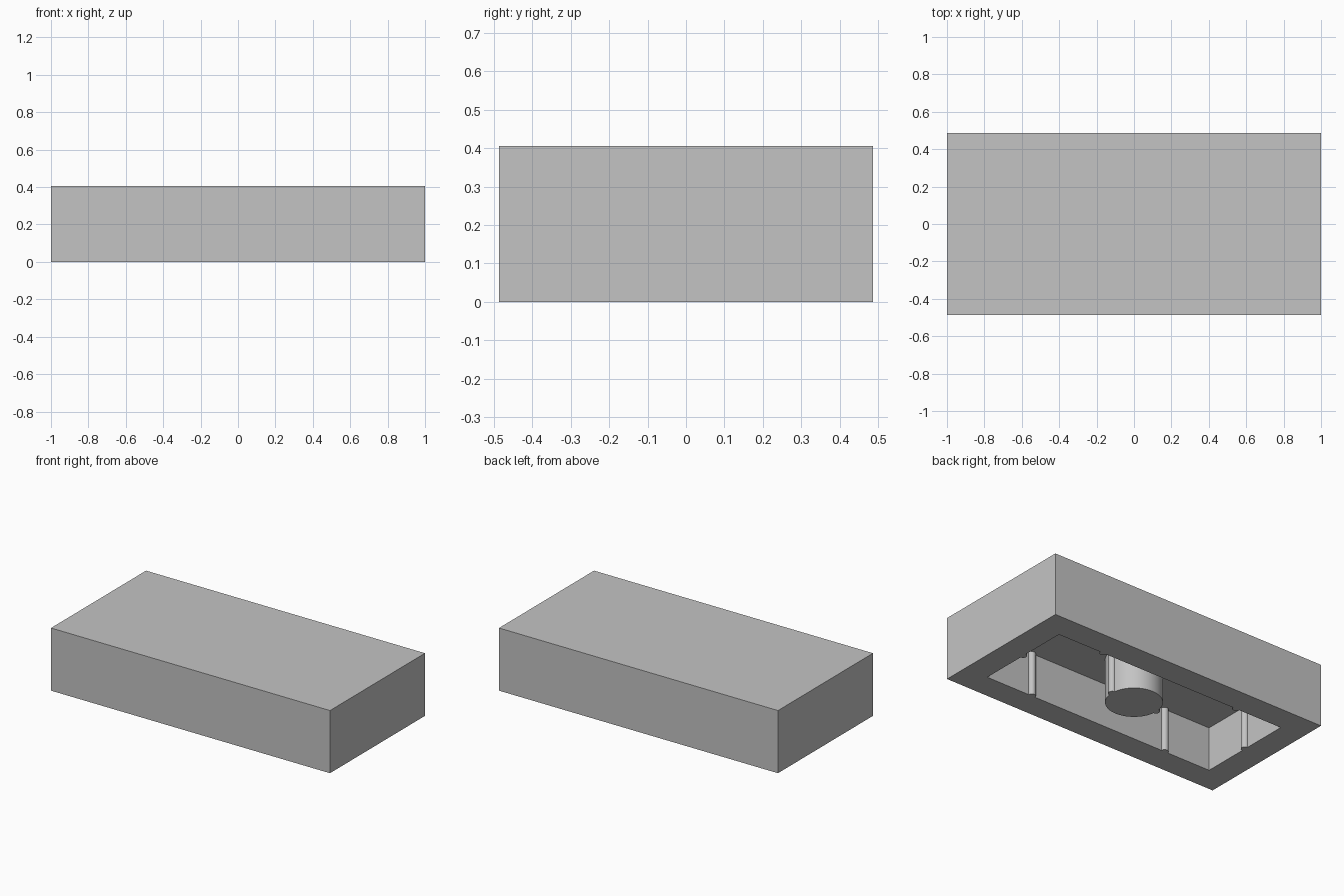
import bpy, bmesh, math
from mathutils import Vector

LENGTH, WIDTH, HEIGHT = 2.0, 0.973, 0.406
WALL = 0.165
DEPTH = 0.282
POST_R, RIB_R = 0.167, 0.023
INNER_X, INNER_Y = LENGTH / 2 - WALL, WIDTH / 2 - WALL

cube = bpy.data.objects.get("Cube")
if cube:
    bpy.data.objects.remove(cube, do_unlink=True)

GREY = (0.55, 0.55, 0.55, 1)
grey = bpy.data.materials.new("plain_grey")
grey.use_nodes = True
grey.diffuse_color = GREY
grey.node_tree.nodes["Principled BSDF"].inputs["Base Color"].default_value = GREY


def finish(name, bm, smooth=False):
    bmesh.ops.recalc_face_normals(bm, faces=bm.faces[:])
    mesh = bpy.data.meshes.new(name)
    bm.to_mesh(mesh)
    bm.free()
    mesh.materials.append(grey)
    if smooth:
        mesh.shade_smooth()
        mesh.set_sharp_from_angle(angle=math.radians(35))
    obj = bpy.data.objects.new(name, mesh)
    bpy.context.collection.objects.link(obj)
    return obj


def column(name, centre, radius, start, sweep, steps):
    """Upright prism from the floor to the cavity ceiling, over an arc profile."""
    bm = bmesh.new()
    closed = sweep >= math.tau
    ring = []
    for i in range(steps if closed else steps + 1):
        a = start + sweep * i / steps
        ring.append(bm.verts.new((centre[0] + radius * math.cos(a),
                                  centre[1] + radius * math.sin(a), 0)))
    base = bm.faces.new(ring)
    top = bmesh.ops.extrude_face_region(bm, geom=[base], use_keep_orig=True)["geom"]
    bmesh.ops.translate(bm, vec=Vector((0, 0, DEPTH)),
                        verts=[g for g in top if isinstance(g, bmesh.types.BMVert)])
    return finish(name, bm, smooth=True)


def rib(name, centre, facing):
    """Half-round rib whose rounded side points along the facing angle."""
    return column(name, centre, RIB_R, facing - math.pi / 2, math.pi, 12)


# Block with a rectangular cavity sunk into its underside
bm = bmesh.new()
bmesh.ops.create_cube(bm, size=1)
bmesh.ops.scale(bm, vec=(LENGTH, WIDTH, HEIGHT), verts=bm.verts)
bmesh.ops.translate(bm, vec=(0, 0, HEIGHT / 2), verts=bm.verts)
bottom = min(bm.faces, key=lambda f: f.calc_center_median().z)
bmesh.ops.inset_region(bm, faces=[bottom], thickness=WALL, use_even_offset=True)
bottom = min((f for f in bm.faces if f.normal.z < -0.9),
             key=lambda f: f.calc_center_median().length)
ceiling = bmesh.ops.extrude_discrete_faces(bm, faces=[bottom])["faces"][0]
bmesh.ops.translate(bm, vec=(0, 0, DEPTH), verts=ceiling.verts[:])
finish("block_body", bm)

# Solid round post in the middle of the cavity
column("centre_post", (0, 0), POST_R, 0, math.tau, 64)

# Ribs on the end walls, on the post and along the long walls
for side, label in ((1, "left"), (-1, "right")):
    outward = 0 if side > 0 else math.pi
    rib(f"end_wall_rib_{label}", (side * INNER_X, 0), outward + math.pi)
    rib(f"post_rib_{label}", (side * (POST_R - 0.002), 0), outward)
    rib(f"back_wall_rib_{label}", (side * 0.5, INNER_Y), -math.pi / 2)
    rib(f"front_wall_rib_{label}", (side * 0.5, -INNER_Y), math.pi / 2)
